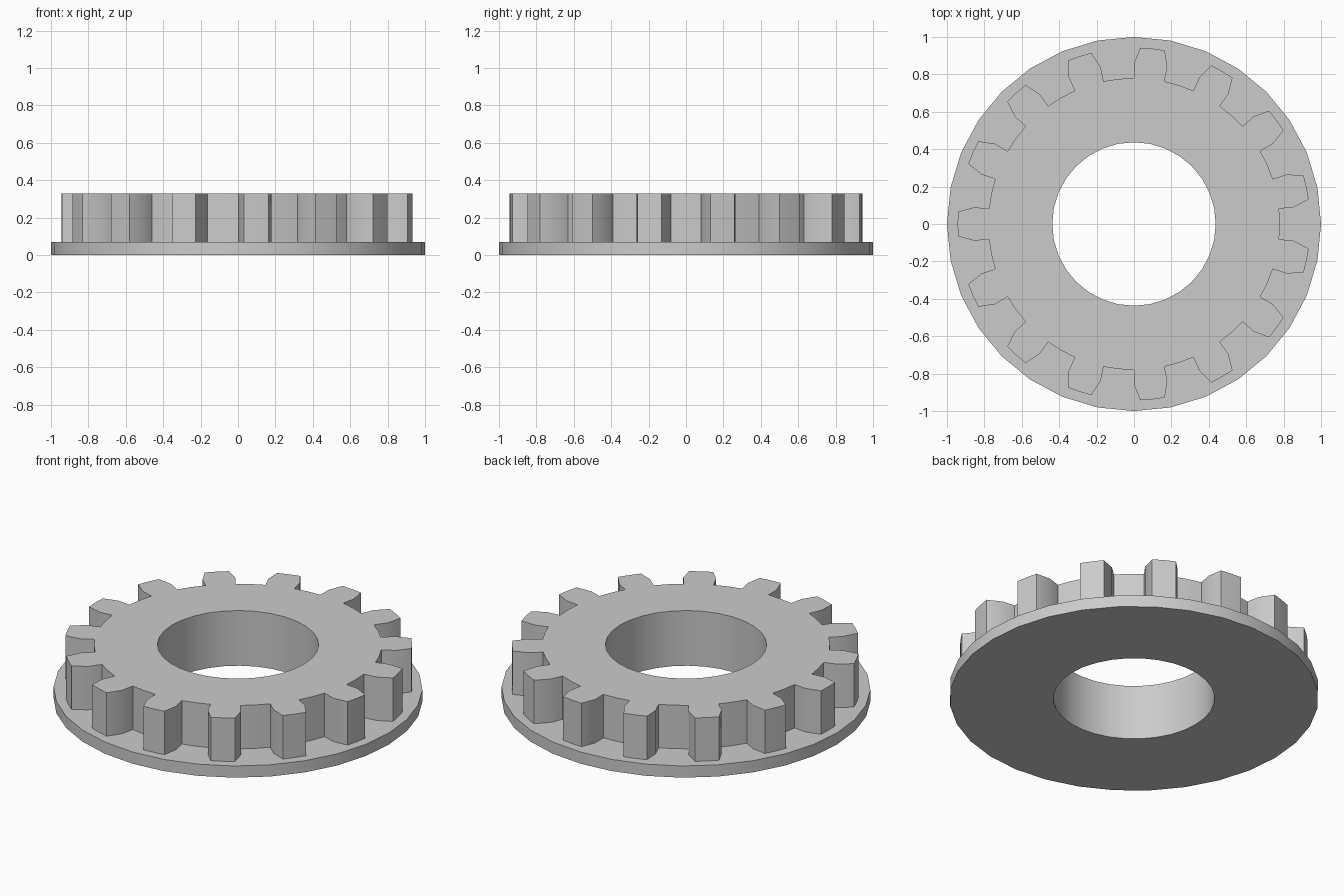
import bpy
import bmesh
from math import cos, sin, tan, atan, pi, radians

cube = bpy.data.objects.get("Cube")
if cube:
    bpy.data.objects.remove(cube, do_unlink=True)

TEETH = 15
BORE = 0.437
ROOT, PITCH, TIP = 0.78, 0.858, 0.943
FLANGE_TOP, GEAR_TOP = 0.07, 0.33

grey = bpy.data.materials.new("plain grey")
grey.use_nodes = True
grey.diffuse_color = (0.6, 0.6, 0.6, 1)
grey.node_tree.nodes["Principled BSDF"].inputs["Base Color"].default_value = (0.6, 0.6, 0.6, 1)


def circle(radius, sides=32):
    return [(radius, 2 * pi * i / sides) for i in range(sides)]


def gear_outline():
    """Polar outline: valley midpoint, then up, over and down each tooth."""
    step = 2 * pi / TEETH
    quarter = step / 4
    tip_half = radians(4)
    points = []
    for i in range(TEETH):
        mid = (i + 0.5) * step
        points += [(ROOT, mid - step / 2),
                   (ROOT, mid - quarter), (PITCH, mid - quarter),
                   (TIP, mid - tip_half), (TIP, mid), (TIP, mid + tip_half),
                   (PITCH, mid + quarter), (ROOT, mid + quarter)]
    return points


def pierced_plate(name, outline, z0, z1):
    """Extrude a polar outline with the round bore through it."""
    bm = bmesh.new()
    edges = []
    for loop in (outline, circle(BORE)):
        verts = [bm.verts.new((r * cos(a), r * sin(a), z0)) for r, a in loop]
        edges += [bm.edges.new((v, verts[i - 1])) for i, v in enumerate(verts)]
    bmesh.ops.triangle_fill(bm, edges=edges, use_beauty=True, normal=(0, 0, 1))
    result = bmesh.ops.extrude_face_region(bm, geom=bm.faces[:], use_keep_orig=True)
    top = [g for g in result["geom"] if isinstance(g, bmesh.types.BMVert)]
    bmesh.ops.translate(bm, verts=top, vec=(0, 0, z1 - z0))
    bmesh.ops.recalc_face_normals(bm, faces=bm.faces[:])
    mesh = bpy.data.meshes.new(name)
    bm.to_mesh(mesh)
    bm.free()
    mesh.materials.append(grey)
    obj = bpy.data.objects.new(name, mesh)
    bpy.context.collection.objects.link(obj)
    bpy.ops.object.select_all(action="DESELECT")
    obj.select_set(True)
    bpy.context.view_layer.objects.active = obj
    bpy.ops.object.shade_smooth_by_angle(angle=radians(30))
    return obj


# Thin round base and the toothed ring standing on it
pierced_plate("base_flange", circle(1.0), 0, FLANGE_TOP)
pierced_plate("toothed_ring", gear_outline(), FLANGE_TOP, GEAR_TOP)
